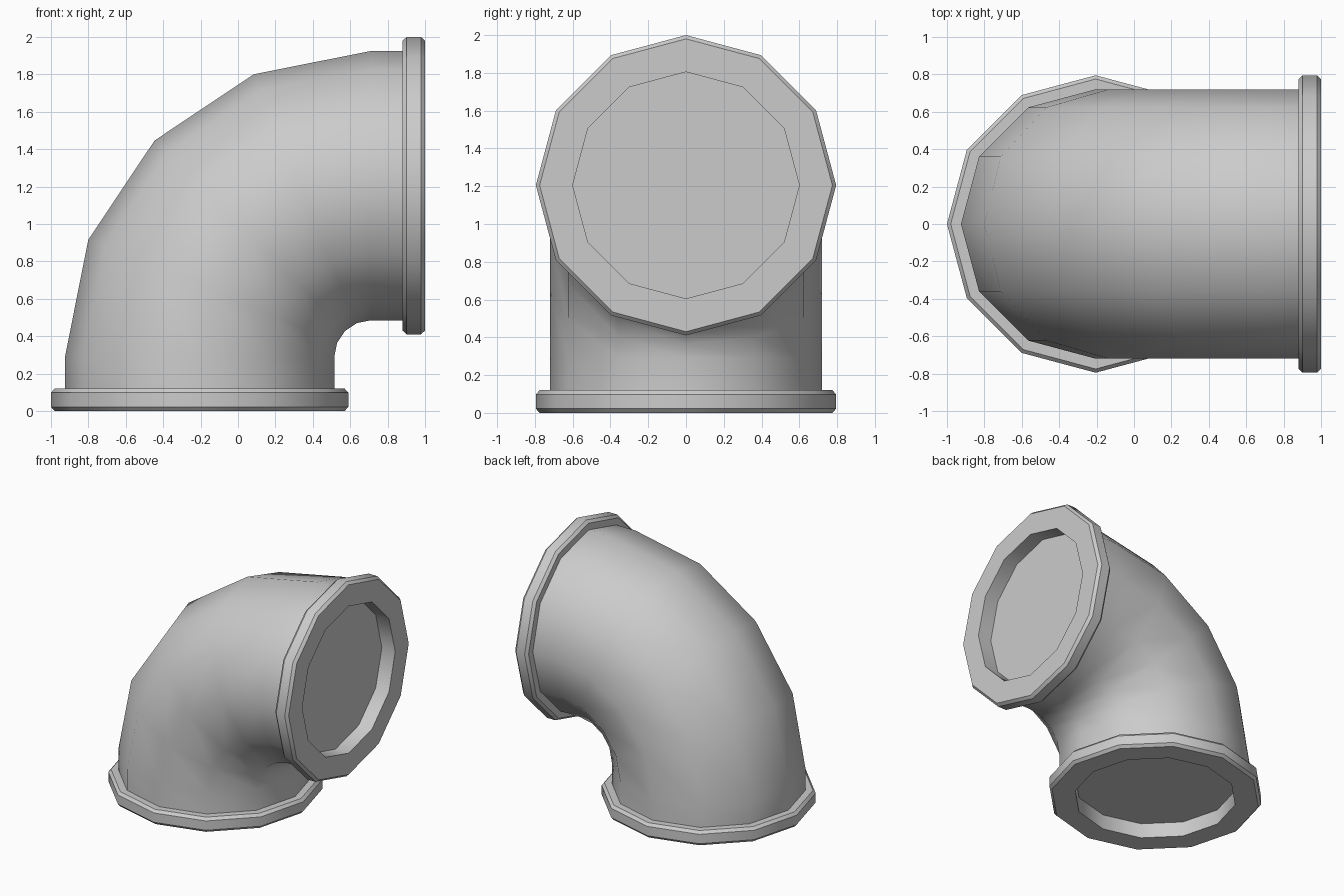
import bpy, bmesh
from math import sin, cos, pi, radians
from mathutils import Vector

if "Cube" in bpy.data.objects:
    bpy.data.objects.remove(bpy.data.objects["Cube"])

SIDES = 12
BEND = Vector((0.71, 0, 0.29))   # centre of the bend
BEND_R = 0.915                   # bend radius to the pipe axis
PIPE_R = 0.72
INLET = Vector((-0.205, 0, 0))   # centre of bottom opening
OUTLET = Vector((1.0, 0, 1.205)) # centre of side opening
Y = Vector((0, 1, 0))


def ring(bm, centre, across, r):
    return [bm.verts.new(centre + across * r * cos(2 * pi * i / SIDES)
                         + Y * r * sin(2 * pi * i / SIDES)) for i in range(SIDES)]


def skin(bm, rings):
    for a, b in zip(rings, rings[1:]):
        for i in range(SIDES):
            j = (i + 1) % SIDES
            bm.faces.new((a[i], a[j], b[j], b[i]))


def finish(bm, name):
    bmesh.ops.recalc_face_normals(bm, faces=bm.faces)
    mesh = bpy.data.meshes.new(name)
    bm.to_mesh(mesh)
    bm.free()
    ob = bpy.data.objects.new(name, mesh)
    bpy.context.collection.objects.link(ob)
    bpy.ops.object.select_all(action='DESELECT')
    ob.select_set(True)
    bpy.context.view_layer.objects.active = ob
    bpy.ops.object.shade_smooth_by_angle(angle=radians(40))
    return ob


def flange(name, origin, axis, across):
    # (radius, distance inward along the pipe): recess, face, bevelled rim, back
    profile = [(0.6, 0.12), (0.6, 0), (0.775, 0), (0.795, 0.022),
               (0.795, 0.098), (0.775, 0.12), (0.6, 0.12)]
    bm = bmesh.new()
    rings = [ring(bm, origin + axis * d, across, r) for r, d in profile]
    skin(bm, rings)
    bm.faces.new(rings[0])  # recess floor
    bmesh.ops.delete(bm, geom=[f for f in bm.faces if all(v in rings[-1] or v in rings[-2] for v in f.verts)],
                     context='FACES_ONLY')
    # back ledge up to the pipe wall
    skin(bm, [rings[-2], ring(bm, origin + axis * 0.12, across, PIPE_R)])
    bmesh.ops.delete(bm, geom=[v for v in bm.verts if not v.link_faces], context='VERTS')
    loose = [e for e in bm.edges if not e.link_faces]
    bmesh.ops.delete(bm, geom=loose, context='EDGES')
    return finish(bm, name)


# Elbow pipe: short straight, four-segment quarter bend, short straight
bm = bmesh.new()
rings = [ring(bm, INLET + Vector((0, 0, 0.12)), Vector((-1, 0, 0)), PIPE_R)]
for k in range(5):
    t = k * pi / 8
    out = Vector((-cos(t), 0, sin(t)))
    rings.append(ring(bm, BEND + out * BEND_R, out, PIPE_R))
rings.append(ring(bm, OUTLET - Vector((0.12, 0, 0)), Vector((0, 0, 1)), PIPE_R))
skin(bm, rings)
finish(bm, "elbow_pipe")

# End flanges
flange("bottom_flange", INLET, Vector((0, 0, 1)), Vector((-1, 0, 0)))
flange("side_flange", OUTLET, Vector((-1, 0, 0)), Vector((0, 0, 1)))
